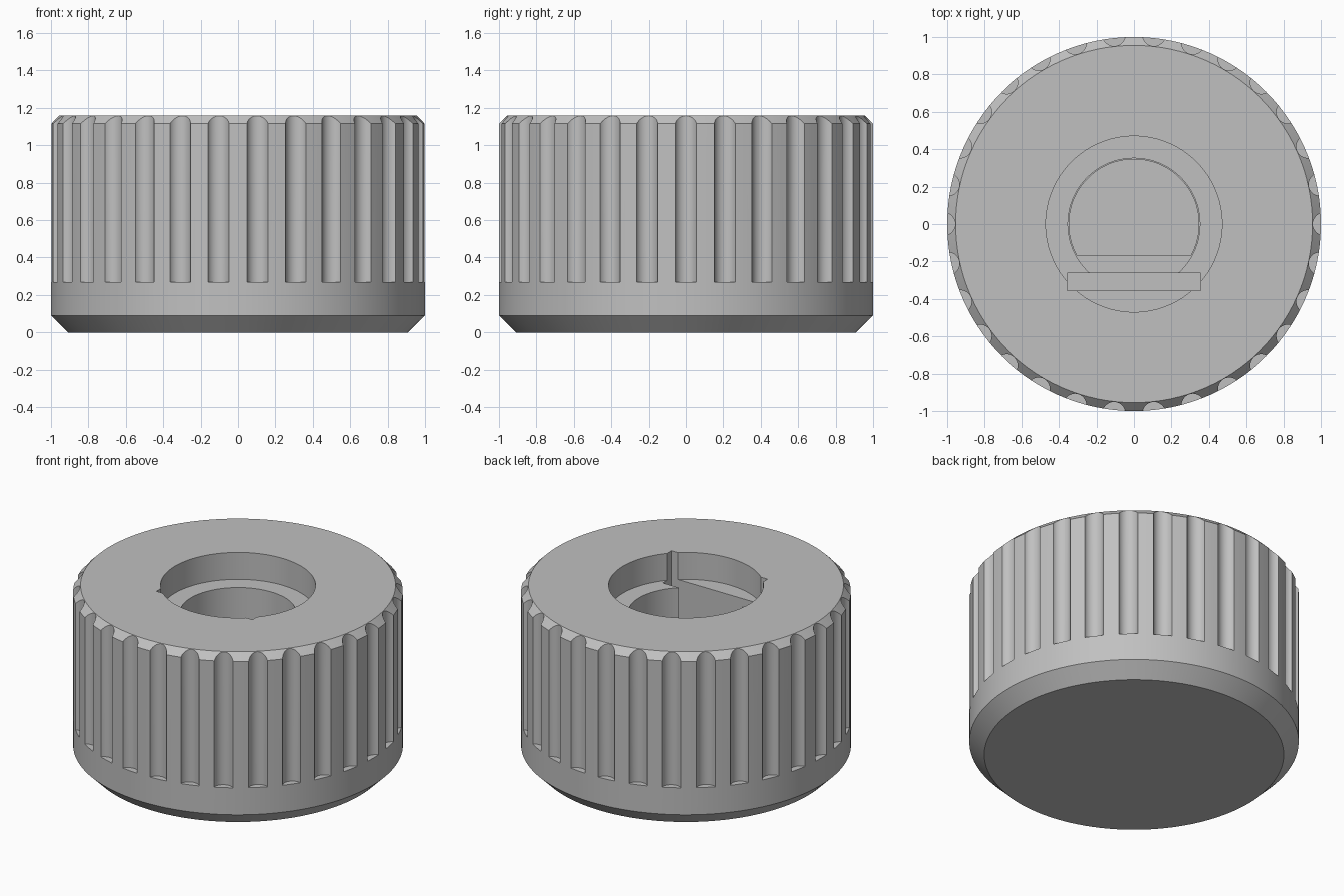
import bpy, bmesh, math

cube = bpy.data.objects.get("Cube")
if cube:
    bpy.data.objects.remove(cube, do_unlink=True)

HEIGHT = 1.16
FLUTES = 30

grey = bpy.data.materials.new("plain_grey")
grey.use_nodes = True
colour = (0.53, 0.53, 0.53, 1)
grey.diffuse_color = colour
grey.node_tree.nodes["Principled BSDF"].inputs["Base Color"].default_value = colour


def make_object(name, bm):
    bmesh.ops.recalc_face_normals(bm, faces=bm.faces)
    mesh = bpy.data.meshes.new(name)
    bm.to_mesh(mesh)
    bm.free()
    mesh.materials.append(grey)
    obj = bpy.data.objects.new(name, mesh)
    bpy.context.collection.objects.link(obj)
    return obj


def circle(radius, count, cx=0, cy=0, flat=None):
    """Points round a circle, cut off below y = flat if given."""
    start, sweep, steps = 0, math.tau, count
    if flat is not None:
        start = math.asin(flat / radius)
        sweep, steps = math.pi - 2 * start, count - 1
    return [(cx + radius * math.cos(start + sweep * i / steps),
             cy + radius * math.sin(start + sweep * i / steps)) for i in range(count)]


def add_prism(bm, points, low, high):
    """Extrude a closed outline from one height to another."""
    face = bm.faces.new([bm.verts.new((x, y, low)) for x, y in points])
    top = bmesh.ops.extrude_face_region(bm, geom=[face])["geom"]
    for v in top:
        if isinstance(v, bmesh.types.BMVert):
            v.co.z = high


def cut(target, name, prisms):
    """Subtract a set of separate prisms from the target."""
    bm = bmesh.new()
    for prism in prisms:
        add_prism(bm, *prism)
    cutter = make_object(name, bm)
    cutter.hide_render = True
    mod = target.modifiers.new(name, "BOOLEAN")
    mod.operation = "DIFFERENCE"
    mod.solver = "EXACT"
    mod.object = cutter
    bpy.context.view_layer.objects.active = target
    bpy.ops.object.modifier_apply(modifier=mod.name)
    bpy.data.objects.remove(cutter, do_unlink=True)


# Turned body with chamfered rims
bm = bmesh.new()
profile = [(0.91, 0), (1, 0.09), (1, HEIGHT - 0.045), (0.955, HEIGHT)]
rings = [[bm.verts.new((x, y, z)) for x, y in circle(r, 120)] for r, z in profile]
for a, b in zip(rings, rings[1:]):
    for i in range(len(a)):
        j = (i + 1) % len(a)
        bm.faces.new((a[i], a[j], b[j], b[i]))
bm.faces.new(rings[0])
bm.faces.new(rings[-1])
knob = make_object("knob_body", bm)

# Grip flutes round the side
flutes = []
for k in range(FLUTES):
    a = math.tau * k / FLUTES
    outline = circle(0.061, 32, 1.018 * math.cos(a), 1.018 * math.sin(a))
    flutes.append((outline, 0.27, HEIGHT + 0.2))
cut(knob, "flute_cutter", flutes)

# Shallow socket, round bore, flat-sided shaft hole and spring slot
cut(knob, "socket_cutter", [(circle(0.47, 96), HEIGHT - 0.18, HEIGHT + 0.2)])
cut(knob, "bore_cutter", [(circle(0.352, 80), 0.62, HEIGHT + 0.1)])
cut(knob, "shaft_cutter", [(circle(0.346, 64, flat=-0.165), 0.2, HEIGHT + 0.15)])
slot = [(-0.355, -0.355), (0.355, -0.355), (0.355, -0.262), (-0.355, -0.262)]
cut(knob, "slot_cutter", [(slot, 0.3, HEIGHT + 0.25)])

# Smooth curved walls, crisp rims
bpy.ops.object.select_all(action="DESELECT")
knob.select_set(True)
bpy.context.view_layer.objects.active = knob
bpy.ops.object.shade_smooth_by_angle(angle=math.radians(25))
